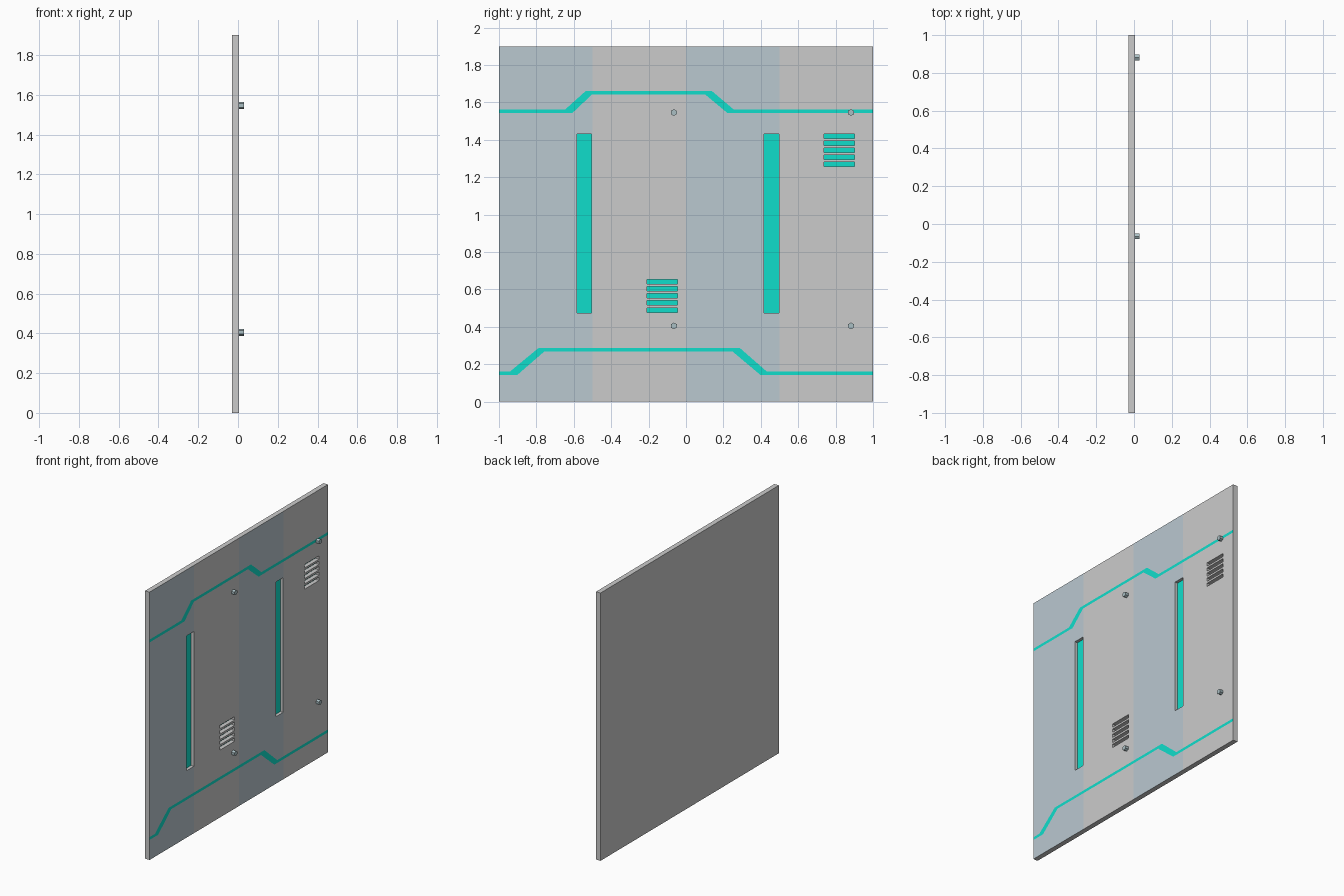
import bpy, bmesh
from math import radians
from mathutils import Vector, Matrix
from mathutils.geometry import delaunay_2d_cdt

if "Cube" in bpy.data.objects:
    bpy.data.objects.remove(bpy.data.objects["Cube"])

BACK, FRONT, BOLT_TOP = -0.029, 0.006, 0.029
HEIGHT = 1.9


def material(name, rgb):
    m = bpy.data.materials.new(name)
    m.diffuse_color = (*rgb, 1)
    m.use_nodes = True
    m.node_tree.nodes["Principled BSDF"].inputs["Base Color"].default_value = m.diffuse_color
    return m


def finish(bm, name, mats):
    bmesh.ops.recalc_face_normals(bm, faces=bm.faces)
    me = bpy.data.meshes.new(name)
    bm.to_mesh(me)
    bm.free()
    for m in mats:
        me.materials.append(m)
    ob = bpy.data.objects.new(name, me)
    bpy.context.collection.objects.link(ob)
    return ob


def rect(y0, y1, z0, z1):
    return [(y0, z0), (y1, z0), (y1, z1), (y0, z1)]


def trace(lower_y, upper_y, z_low, z_high, t=0.02):
    # raised-middle stripe: turning points of its lower and upper edges
    a, b, c, d = lower_y
    e, f, g, h = upper_y
    return [(-1, z_low), (a, z_low), (b, z_high), (c, z_high), (d, z_low), (1, z_low),
            (1, z_low + t), (h, z_low + t), (g, z_high + t), (f, z_high + t),
            (e, z_low + t), (-1, z_low + t)]


tint = material("blue_grey", (0.49, 0.58, 0.63))
glow = material("cyan", (0.005, 0.73, 0.60))
steel = material("bolt_steel", (0.40, 0.52, 0.55))

# Front layout: (outline, material index, recess depth)
regions = [(rect(-1 + i * 0.5, -0.5 + i * 0.5, 0, HEIGHT), 1 - i % 2, 0) for i in range(4)]
regions += [
    (trace((-0.608, -0.503, 0.103, 0.222), (-0.645, -0.535, 0.137, 0.254), 1.543, 1.642), 2, 0),
    (trace((-0.903, -0.758, 0.249, 0.399), (-0.94, -0.787, 0.287, 0.431), 0.142, 0.268), 2, 0)]
for y in (-0.584, 0.418):
    regions.append((rect(y, y + 0.08, 0.475, 1.431), 2, 0.022))
for y, z in ((-0.208, 0.478), (0.738, 1.257)):
    for i in range(5):
        zi = z + i * 0.0378
        regions.append((rect(y, y + 0.162, zi, zi + 0.024), 2, 0.028))

# Split the front face along every outline
pts, faces = [], []
for outline, _, _ in regions:
    faces.append(list(range(len(pts), len(pts) + len(outline))))
    pts += [Vector(p) for p in outline]
verts, _, tris, _, _, owners = delaunay_2d_cdt(pts, [], faces, 0, 1e-5)

bm = bmesh.new()
vs = [bm.verts.new((FRONT, v[0], v[1])) for v in verts]
recessed = {}
for tri, own in zip(tris, owners):
    if not own:
        continue
    f = bm.faces.new([vs[i] for i in tri])
    _, f.material_index, depth = regions[max(own)]
    if depth:
        recessed.setdefault(max(own), []).append(f)

# Panel sides and back
rim = [e for e in bm.edges if e.is_boundary]
ext = bmesh.ops.extrude_edge_only(bm, edges=rim)["geom"]
for g in ext:
    if isinstance(g, bmesh.types.BMVert):
        g.co.x = BACK
    elif isinstance(g, bmesh.types.BMFace):
        g.material_index = 0
back_edges = [e for e in bm.edges if e.is_boundary]
for f in bmesh.ops.contextual_create(bm, geom=back_edges)["faces"]:
    f.material_index = 0

# Sink the light slots and vents, leaving grey walls and a cyan floor
for key, group in recessed.items():
    old = set(bm.faces)
    geom = bmesh.ops.extrude_face_region(bm, geom=group)["geom"]
    floor = {g for g in geom if isinstance(g, bmesh.types.BMFace)}
    for g in geom:
        if isinstance(g, bmesh.types.BMVert):
            g.co.x = FRONT - regions[key][2]
    bmesh.ops.delete(bm, geom=[f for f in group if f.is_valid], context='FACES_ONLY')
    for f in bm.faces:
        if f not in old:
            f.material_index = 2 if f in floor else 0
finish(bm, "wall_panel", [None, tint, glow])

# Hexagonal bolts
turn = Matrix.Rotation(radians(90), 4, 'Y') @ Matrix.Rotation(radians(90), 4, 'Z')
for i, (y, z) in enumerate([(y, z) for y in (-0.065, 0.882) for z in (0.405, 1.546)]):
    bm = bmesh.new()
    mid = Matrix.Translation(((BOLT_TOP + FRONT - 0.002) / 2, y, z))
    bmesh.ops.create_cone(bm, cap_ends=True, segments=6, radius1=0.018, radius2=0.018,
                          depth=BOLT_TOP - FRONT + 0.002, matrix=mid @ turn)
    finish(bm, f"bolt_{i + 1}", [steel])
